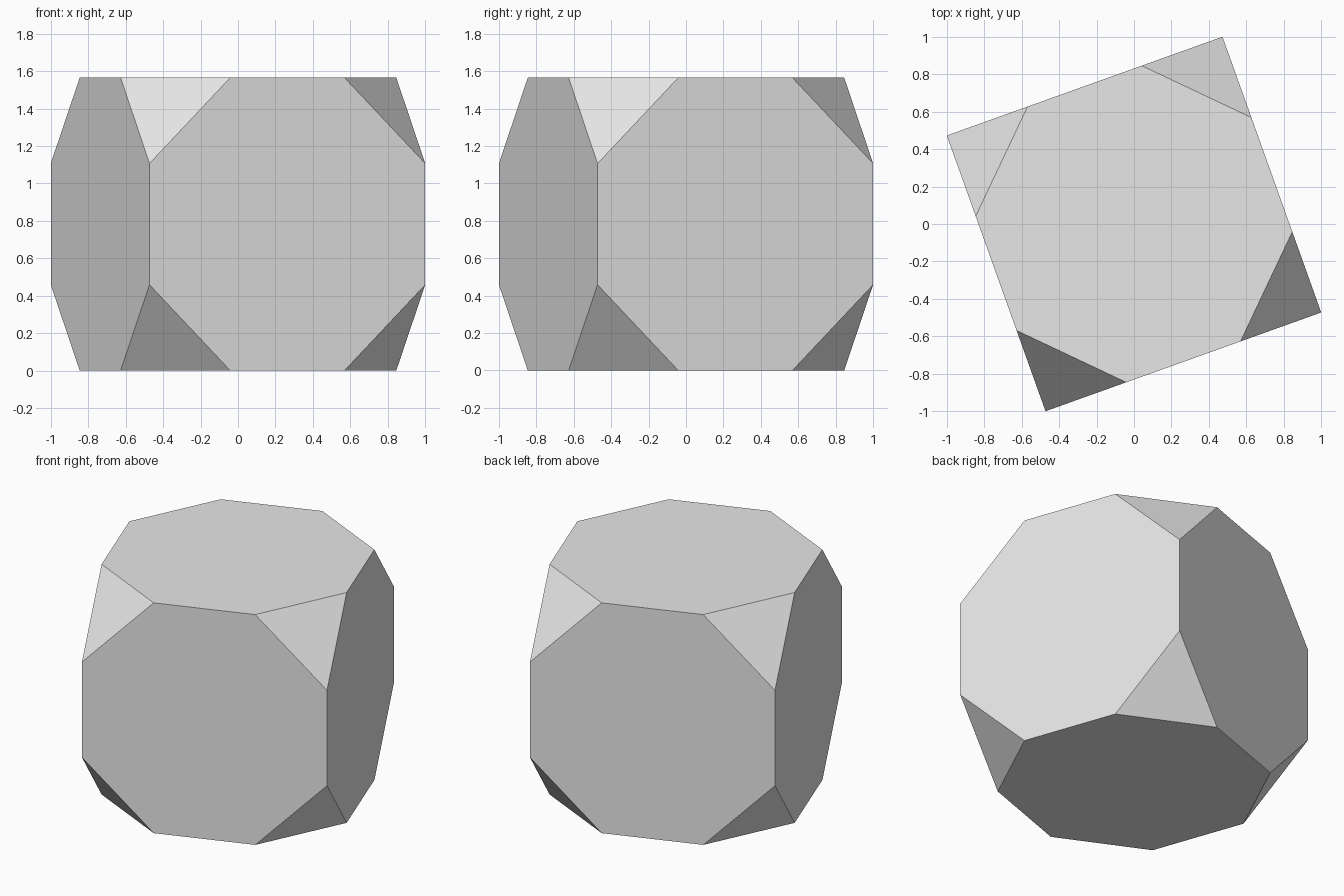
import bpy
import bmesh
import math
from itertools import product
from mathutils import Matrix, Vector

default_cube = bpy.data.objects.get("Cube")
if default_cube:
    bpy.data.objects.remove(default_cube, do_unlink=True)

SIDE = 1.565
HALF = SIDE / 2
TURN = math.radians(19.7)
CUT = SIDE * (1 - math.sqrt(0.5))  # length cut from each edge end, giving regular octagons

# Light grey material
grey = bpy.data.materials.new("light grey")
grey.use_nodes = True
grey.diffuse_color = (0.8, 0.8, 0.8, 1)
grey.node_tree.nodes["Principled BSDF"].inputs["Base Color"].default_value = (0.8, 0.8, 0.8, 1)

# Cube with all eight corners sliced off and capped
bm = bmesh.new()
bmesh.ops.create_cube(bm, size=SIDE)
for signs in product((-1, 1), repeat=3):
    normal = Vector(signs)
    point = normal * (HALF - CUT / 3)
    cut = bmesh.ops.bisect_plane(bm, geom=bm.verts[:] + bm.edges[:] + bm.faces[:],
                                 plane_co=point, plane_no=normal, clear_outer=True)
    rim = [g for g in cut["geom_cut"] if isinstance(g, bmesh.types.BMEdge)]
    bmesh.ops.contextual_create(bm, geom=rim)
bmesh.ops.recalc_face_normals(bm, faces=bm.faces[:])

# Turn about the vertical axis and rest on the ground
bm.transform(Matrix.Translation((0, 0, HALF)) @ Matrix.Rotation(TURN, 4, "Z"))

mesh = bpy.data.meshes.new("truncated_cube")
bm.to_mesh(mesh)
bm.free()
mesh.materials.append(grey)
bpy.context.collection.objects.link(bpy.data.objects.new("truncated_cube", mesh))
